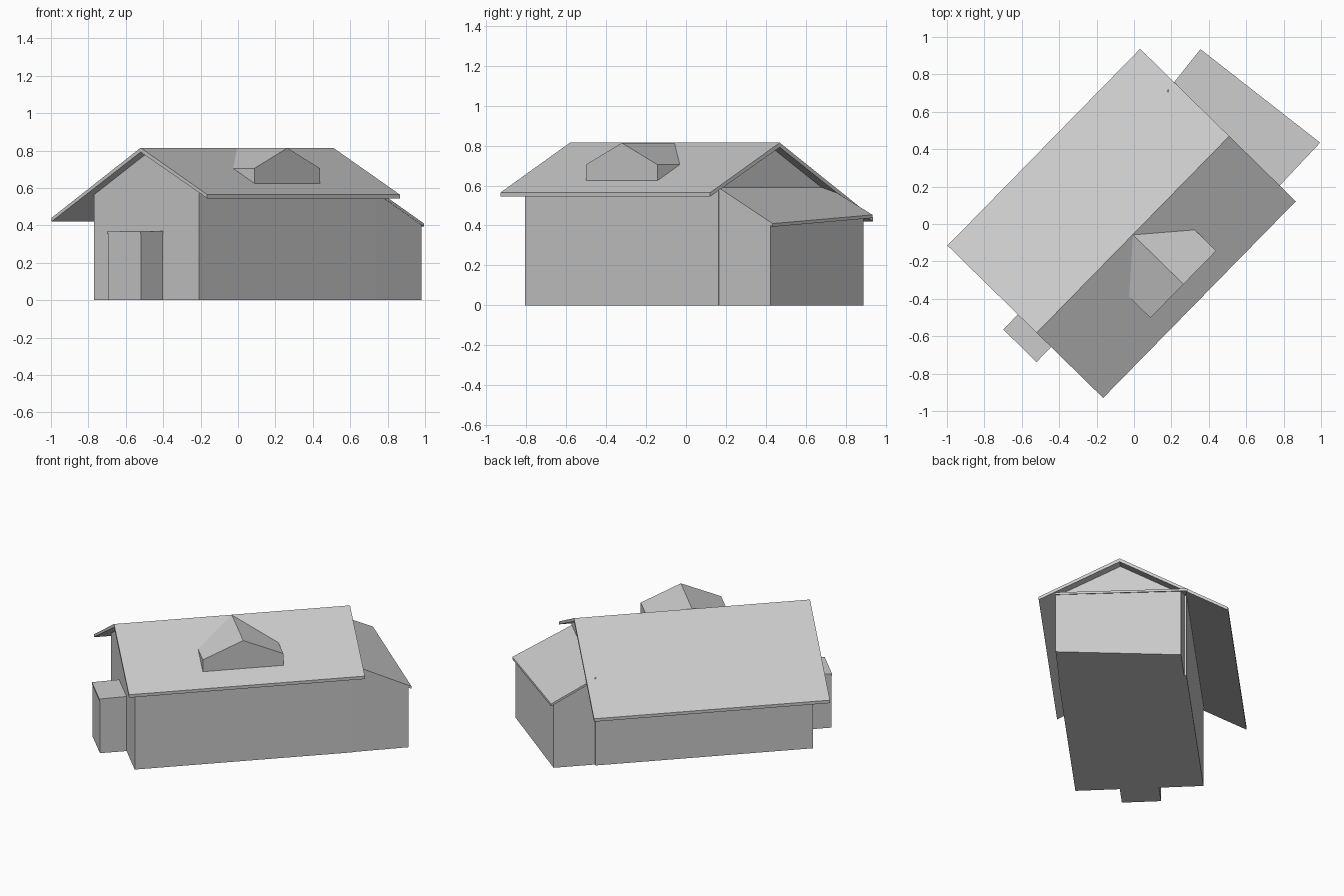
import bpy, bmesh, math

if "Cube" in bpy.data.objects:
    bpy.data.objects.remove(bpy.data.objects["Cube"], do_unlink=True)

# Single matte grey for the whole house
grey = bpy.data.materials.new("light_grey")
grey.use_nodes = True
grey.diffuse_color = (0.6, 0.6, 0.6, 1)
grey.node_tree.nodes["Principled BSDF"].inputs["Base Color"].default_value = (0.6, 0.6, 0.6, 1)

# House axes: s runs along the ridge, t across it
ANGLE = math.radians(45.6)
COS, SIN = math.cos(ANGLE), math.sin(ANGLE)


def place(s, t, z):
    return (s * COS + t * SIN, s * SIN - t * COS, z)


def loft(name, start, end):
    """Solid between two matching outlines given in house coordinates."""
    bm = bmesh.new()
    a = [bm.verts.new(place(*p)) for p in start]
    b = [bm.verts.new(place(*p)) for p in end]
    bm.faces.new(a)
    bm.faces.new(b[::-1])
    for i in range(len(a)):
        j = (i + 1) % len(a)
        bm.faces.new((a[j], a[i], b[i], b[j]))
    bmesh.ops.recalc_face_normals(bm, faces=bm.faces)
    mesh = bpy.data.meshes.new(name)
    bm.to_mesh(mesh)
    bm.free()
    mesh.materials.append(grey)
    obj = bpy.data.objects.new(name, mesh)
    bpy.context.collection.objects.link(obj)
    return obj


def along_ridge(name, profile, s0, s1):
    return loft(name, [(s0, t, z) for t, z in profile], [(s1, t, z) for t, z in profile])


def across_ridge(name, profile, t0, t1):
    return loft(name, [(s, t0, z) for s, z in profile], [(s, t1, z) for s, z in profile])


def lean_z(s):
    """Top surface of the sloping rear roof."""
    return 0.59 - 0.485 * (s - 0.635)


RIDGE = 0.035

# Main block with gable ends
walls = [(-0.372, 0), (0.416, 0), (0.416, 0.603), (RIDGE, 0.791), (-0.372, 0.563)]
along_ridge("main_walls", walls, -0.722, 0.635)

# Asymmetric gable roof, one eave lower than the other
roof = [(-0.632, 0.44), (RIDGE, 0.815), (0.533, 0.565),
        (0.533, 0.545), (RIDGE, 0.792), (-0.632, 0.42)]
along_ridge("main_roof", roof, -0.78, 0.692)

# Rear addition, its outer wall slightly skewed
plan = [(0.625, -0.358), (0.893, -0.358), (0.989, 0.406), (0.625, 0.412)]
loft("rear_walls", [(s, t, 0) for s, t in plan],
     [(s, t, lean_z(s) - 0.012) for s, t in plan])
plan = [(0.63, -0.371), (0.9165, -0.40), (1.007, 0.407), (0.63, 0.414)]
loft("rear_roof", [(s, t, lean_z(s) - 0.016) for s, t in plan],
     [(s, t, lean_z(s)) for s, t in plan])

# Roof dormer
dormer = [(-0.297, 0.615), (0.205, 0.615), (0.205, 0.705), (-0.045, 0.814), (-0.297, 0.705)]
across_ridge("dormer", dormer, RIDGE, 0.414)

# Small entry porch with a flat slab on top
across_ridge("porch", [(-0.888, 0), (-0.72, 0), (-0.72, 0.357), (-0.888, 0.357)], -0.098, 0.143)
across_ridge("porch_roof", [(-0.892, 0.353), (-0.72, 0.357), (-0.72, 0.37), (-0.892, 0.367)],
             -0.105, 0.144)
